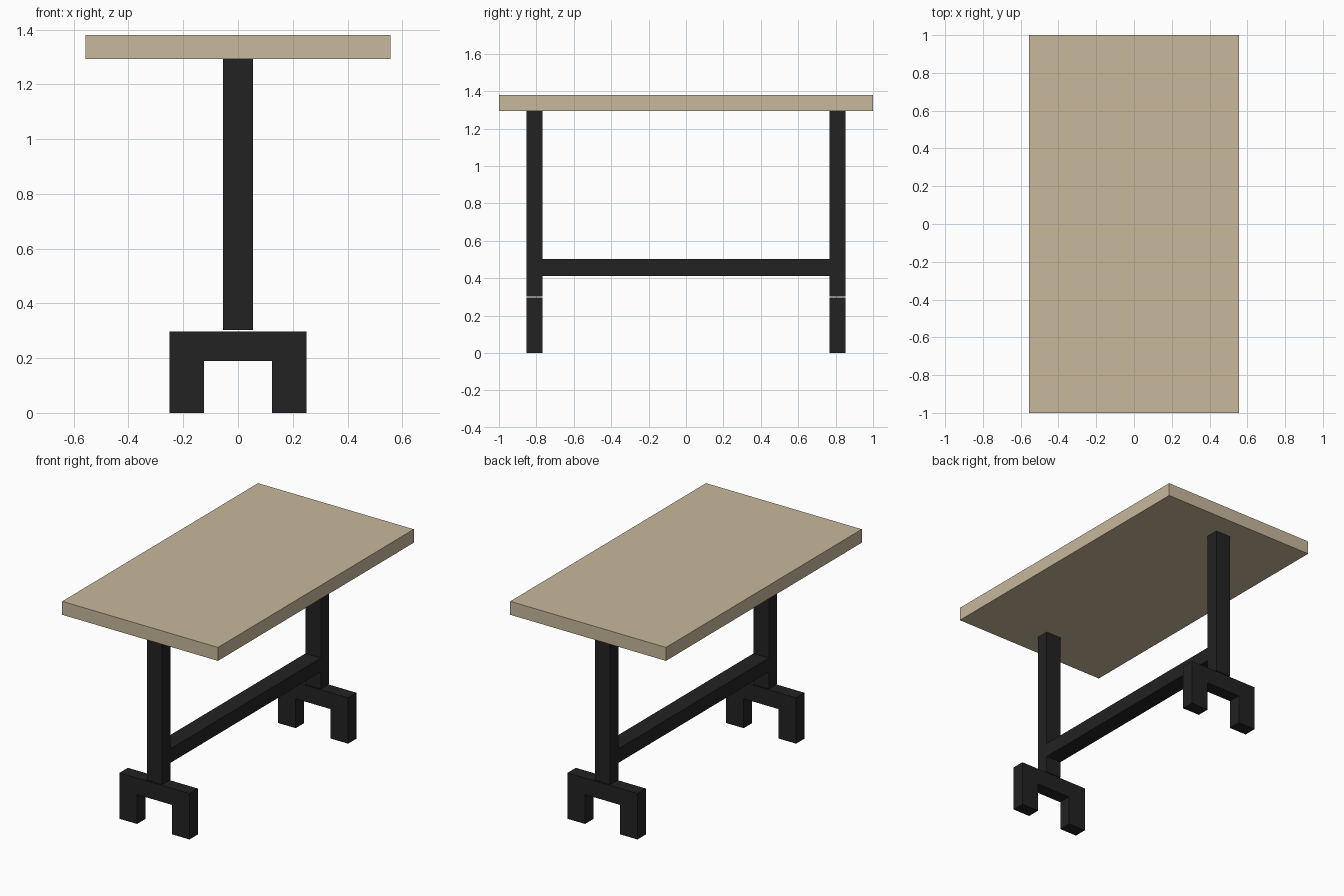
import bpy

if "Cube" in bpy.data.objects:
    bpy.data.objects.remove(bpy.data.objects["Cube"])


def material(name, rgb):
    m = bpy.data.materials.new(name)
    m.diffuse_color = (*rgb, 1.0)
    m.use_nodes = True
    m.node_tree.nodes["Principled BSDF"].inputs["Base Color"].default_value = m.diffuse_color
    return m


wood = material("pale_wood", (0.578, 0.479, 0.332))
black = material("black_metal", (0.016, 0.016, 0.016))


def box(name, lo, hi, mat):
    """Box spanning the two opposite corners lo and hi."""
    centre = [(a + b) / 2 for a, b in zip(lo, hi)]
    bpy.ops.mesh.primitive_cube_add(size=1, location=centre)
    ob = bpy.context.object
    ob.name = name
    ob.scale = [b - a for a, b in zip(lo, hi)]
    bpy.ops.object.transform_apply(location=False, rotation=False, scale=True)
    ob.data.materials.append(mat)
    return ob


# Table top
box("table_top", (-0.557, -1.0, 1.293), (0.557, 1.0, 1.38), wood)

# Long rail between the two posts
box("rail", (-0.055, -0.768, 0.411), (0.055, 0.768, 0.502), black)

# One trestle at each end: post, foot beam and two short legs
for end, y0, y1 in (("front", -0.853, -0.768), ("back", 0.768, 0.853)):
    box(end + "_post", (-0.055, y0, 0.302), (0.055, y1, 1.293), black)
    box(end + "_foot_beam", (-0.25, y0, 0.19), (0.25, y1, 0.297), black)
    for side, x0, x1 in (("left", -0.25, -0.125), ("right", 0.125, 0.25)):
        box(f"{end}_{side}_leg", (x0, y0, 0.0), (x1, y1, 0.19), black)
